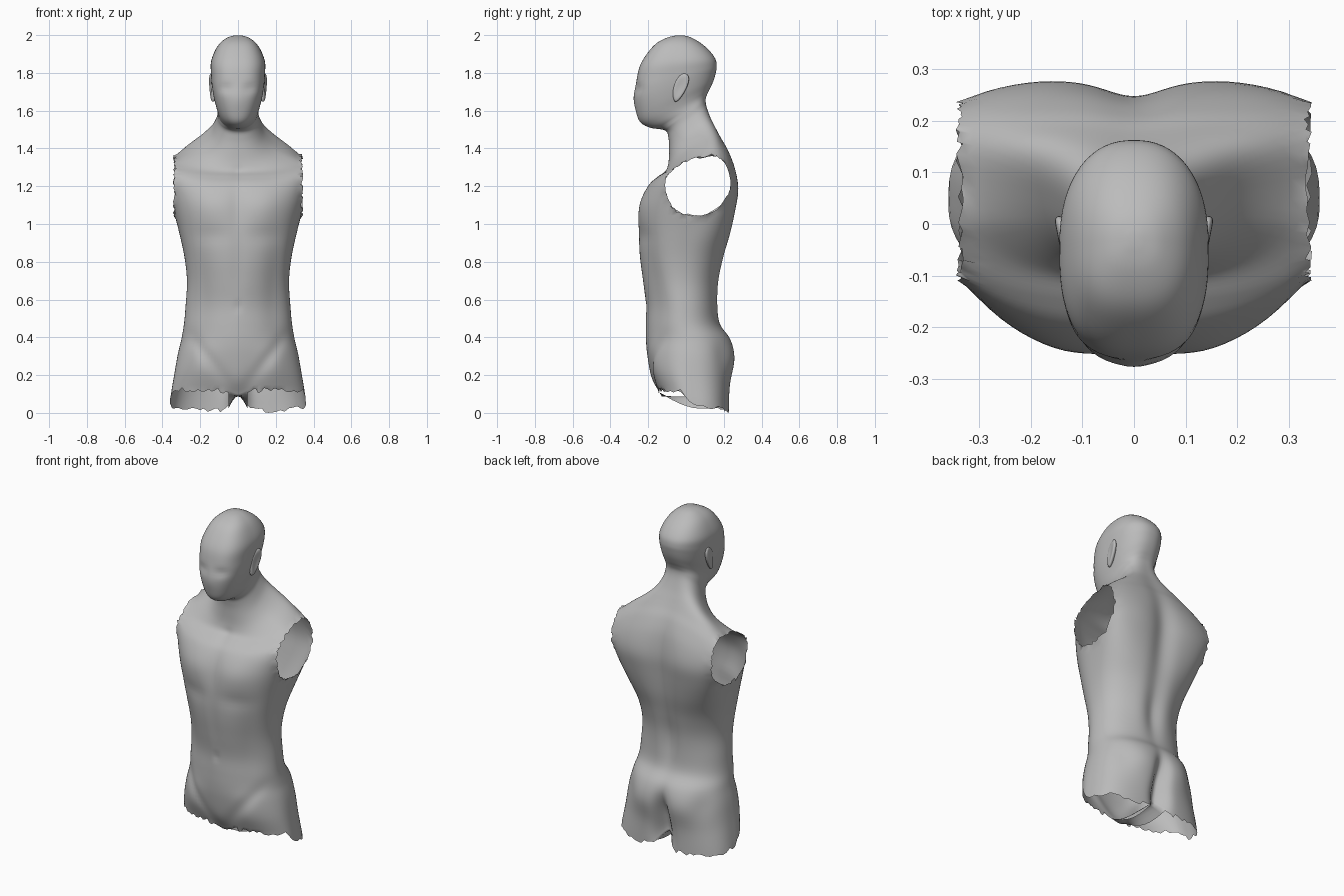
import bpy, bmesh, math, random
from mathutils import Vector

random.seed(4)
old = bpy.data.objects.get("Cube")
if old:
    bpy.data.objects.remove(old, do_unlink=True)

clay = bpy.data.materials.new("grey clay")
clay.use_nodes = True
GREY = (0.5, 0.5, 0.5, 1)
clay.diffuse_color = GREY
clay.node_tree.nodes["Principled BSDF"].inputs["Base Color"].default_value = GREY

# Body sections: front height, back height, half width, front y, back y
SECTIONS = [
    (0, 0, .36, -.15, .23), (.15, .15, .34, -.185, .235),
    (.3, .3, .32, -.205, .25), (.4, .4, .3, -.212, .235),
    (.48, .48, .286, -.213, .182), (.58, .58, .277, -.213, .168),
    (.7, .7, .27, -.23, .172), (.82, .82, .282, -.246, .2),
    (.95, .95, .31, -.253, .238), (1.06, 1.08, .342, -.247, .262),
    (1.14, 1.19, .37, -.228, .272), (1.21, 1.31, .4, -.193, .255),
    (1.25, 1.4, .41, -.15, .222), (1.28, 1.46, .305, -.11, .187),
    (1.32, 1.51, .205, -.095, .16), (1.38, 1.56, .145, -.09, .135),
    (1.45, 1.62, .115, -.092, .112), (1.495, 1.66, .108, -.11, .106),
    (1.51, 1.69, .108, -.19, .115), (1.54, 1.72, .115, -.243, .13),
    (1.6, 1.76, .128, -.265, .147), (1.675, 1.8, .138, -.273, .158),
    (1.76, 1.835, .143, -.262, .163), (1.84, 1.875, .143, -.243, .155),
    (1.91, 1.92, .123, -.2, .122), (1.96, 1.96, .093, -.152, .075),
    (1.99, 1.99, .05, -.09, .02), (2, 2, .005, -.035, -.025)]
AROUND, STEPS = 96, 5

# Muscle relief: side (-1 front, 1 back), x, z, x spread, z spread, amount
RELIEF = [
    (-1, .14, 1.1, .1, .1, .012), (-1, 0, 1.1, .04, .16, -.008),
    (-1, .14, .94, .1, .045, -.007), (-1, 0, .78, .04, .16, -.005),
    (-1, .2, .7, .06, .25, -.012), (-1, 0, .57, .02, .02, -.006),
    (-1, .2, .27, .07, .1, .01), (-1, 0, .1, .06, .06, -.02),
    (-1, .065, 1.72, .04, .025, -.01), (-1, 0, 1.66, .03, .05, .004),
    (-1, 0, 1.27, .03, .03, -.006),
    (1, 0, 1.1, .07, .35, -.026), (1, 0, .65, .045, .14, -.012),
    (1, .17, 1.2, .09, .12, .006), (1, .09, .7, .06, .16, .006),
    (1, .13, .3, .09, .1, .014), (1, 0, .24, .04, .11, -.05),
    (1, 0, .1, .055, .09, -.06), (1, .25, .32, .05, .07, -.01)]


def bell(d):
    return math.exp(-d * d)


def clamp(v, low, high):
    return min(max(v, low), high)


def spline(rows, i, t):
    """Smooth curve through table rows."""
    a, b, c, d = (rows[clamp(k, 0, len(rows) - 1)] for k in range(i - 1, i + 3))
    return [q + .5 * t * (r - p + t * (2 * p - 5 * q + 4 * r - s
            + t * (3 * (q - r) + s - p))) for p, q, r, s in zip(a, b, c, d)]


def leg_rim(x, y):
    """Height of the torn leg edge, high in front, rising to the crotch."""
    edge = .135 - .055 * clamp((y + .04) / .08, 0, 1) - .05 * clamp(y / .22, 0, 1)
    mid = bell(x / .05)
    return edge * (1 - mid) + .105 * mid


def relief(x, z, side):
    total = 0
    for where, px, pz, sx, sz, amount in RELIEF:
        if where == side:
            total += amount * bell((abs(x) - px) / sx) * bell((z - pz) / sz)
    if side < 0:
        # groin creases
        line = .06 + (z - .17) * .75
        total -= .011 * bell((abs(x) - line) / .04) * bell((z - .32) / .13)
    return total


def section(row, jag):
    zf, zb, w, yf, yb = row
    chest = bell((zf - 1.17) / .2)
    waist = bell((zf - .55) / .25)
    # pointed jaw below, fuller skull above
    head = clamp((zf - 1.6) / .12, -1, 1) if zf > 1.5 else 0
    yc = (yf + yb) / 2 + .04 * chest
    front_power = 2.3 + .3 * chest + .4 * head - .5 * waist
    back_power = 2.3 + 2.3 * chest + .6 * bell(zf / .2)
    points = []
    for k in range(AROUND):
        a = math.tau * k / AROUND
        c, s = math.cos(a), math.sin(a)
        side = 1 if s > 0 else -1
        n = back_power if side > 0 else front_power
        h = yb - yc if side > 0 else yc - yf
        r = (abs(c / w) ** n + abs(s / h) ** n) ** (-1 / n)
        x, y = r * c, yc + r * s
        z = zf + (zb - zf) * (y - yf) / (yb - yf)
        # shoulders droop outward and backward
        z -= .07 * min(1, (x / .33) ** 2) * clamp(y / .2, 0, 1) * bell((zf - 1.26) / .09)
        if zf < .4:
            z += (leg_rim(x, y) + jag[k]) * (1 - zf / .4) ** 1.2
        y += side * relief(x, z, side) * min(1, abs(s) * 1.6)
        points.append((x, y, z))
    return points


def finish(bm, name):
    mesh = bpy.data.meshes.new(name)
    bmesh.ops.recalc_face_normals(bm, faces=bm.faces)
    bm.to_mesh(mesh)
    bm.free()
    obj = bpy.data.objects.new(name, mesh)
    bpy.context.collection.objects.link(obj)
    mesh.materials.append(clay)
    mesh.shade_smooth()


# Body shell lofted from leg edges to crown
bm = bmesh.new()
tear = [random.uniform(-.014, .014) for k in range(AROUND)]
front, back = AROUND * 3 // 4, AROUND // 4
for k in range(-5, 6):
    tear[front + k] = tear[back + k] = 0
rings = []
for i in range(len(SECTIONS) - 1):
    for step in range(STEPS):
        # tearing affects only the lowest ring
        jag = tear if i + step == 0 else [0] * AROUND
        row = spline(SECTIONS, i, step / STEPS)
        rings.append([bm.verts.new(p) for p in section(row, jag)])
for low, high in zip(rings, rings[1:]):
    for k in range(AROUND):
        j = (k + 1) % AROUND
        bm.faces.new((low[k], low[j], high[j], high[k]))
bm.faces.new(rings[-1])

# Crotch saddle joining the front and back edges
REACH, SPAN = 4, 10
saddle = []
for k in range(-REACH, REACH + 1):
    start, end = rings[0][front + k], rings[0][back - k]
    line = [start]
    for s in range(1, SPAN):
        p = start.co.lerp(end.co, s / SPAN)
        p.z -= .045 * (k / REACH) ** 2 * math.sin(math.pi * s / SPAN)
        line.append(bm.verts.new(p))
    saddle.append(line + [end])
for a, b in zip(saddle, saddle[1:]):
    for s in range(SPAN):
        bm.faces.new((a[s], b[s], b[s + 1], a[s + 1]))

# Torn arm openings: shoulder stubs sliced off by an upright plane
CUT, ARMPIT = .335, 1.045
for side in (1, -1):
    near = [f for f in bm.faces if f.calc_center_median().z > ARMPIT]
    parts = set(near)
    for f in near:
        parts.update(f.edges, f.verts)
    bmesh.ops.bisect_plane(bm, geom=list(parts), dist=.0005,
                           plane_co=(side * CUT, 0, 0), plane_no=(side, 0, 0))
stubs = [f for f in bm.faces if abs(f.calc_center_median().x) > CUT
         and f.calc_center_median().z > ARMPIT]
bmesh.ops.delete(bm, geom=stubs, context='FACES')
for v in bm.verts:
    if v.is_boundary and v.co.z > .9:
        v.co.x *= random.uniform(.985, 1.03)
        v.co.z += random.uniform(-.008, .008)

# Stand the lowest torn point on the ground
drop = min(v.co.z for v in bm.verts)
for v in bm.verts:
    v.co.z -= drop * max(0, 1 - v.co.z)
finish(bm, "body_shell")

# Ears: flattened ovals, wider at the top, with a hollow outer face
for name, side in (("left_ear", 1), ("right_ear", -1)):
    bm = bmesh.new()
    bmesh.ops.create_uvsphere(bm, u_segments=32, v_segments=20, radius=1)
    for v in bm.verts:
        x, y, z = v.co
        if x > 0:
            x *= .4 + .8 * min(1, y * y + z * z)
        y *= .8 + .25 * z
        v.co = Vector((side * (.136 + .018 * x + .009 * y + .004 * z),
                       -.032 + .045 * y + .022 * z, 1.722 + .075 * z))
    finish(bm, name)
